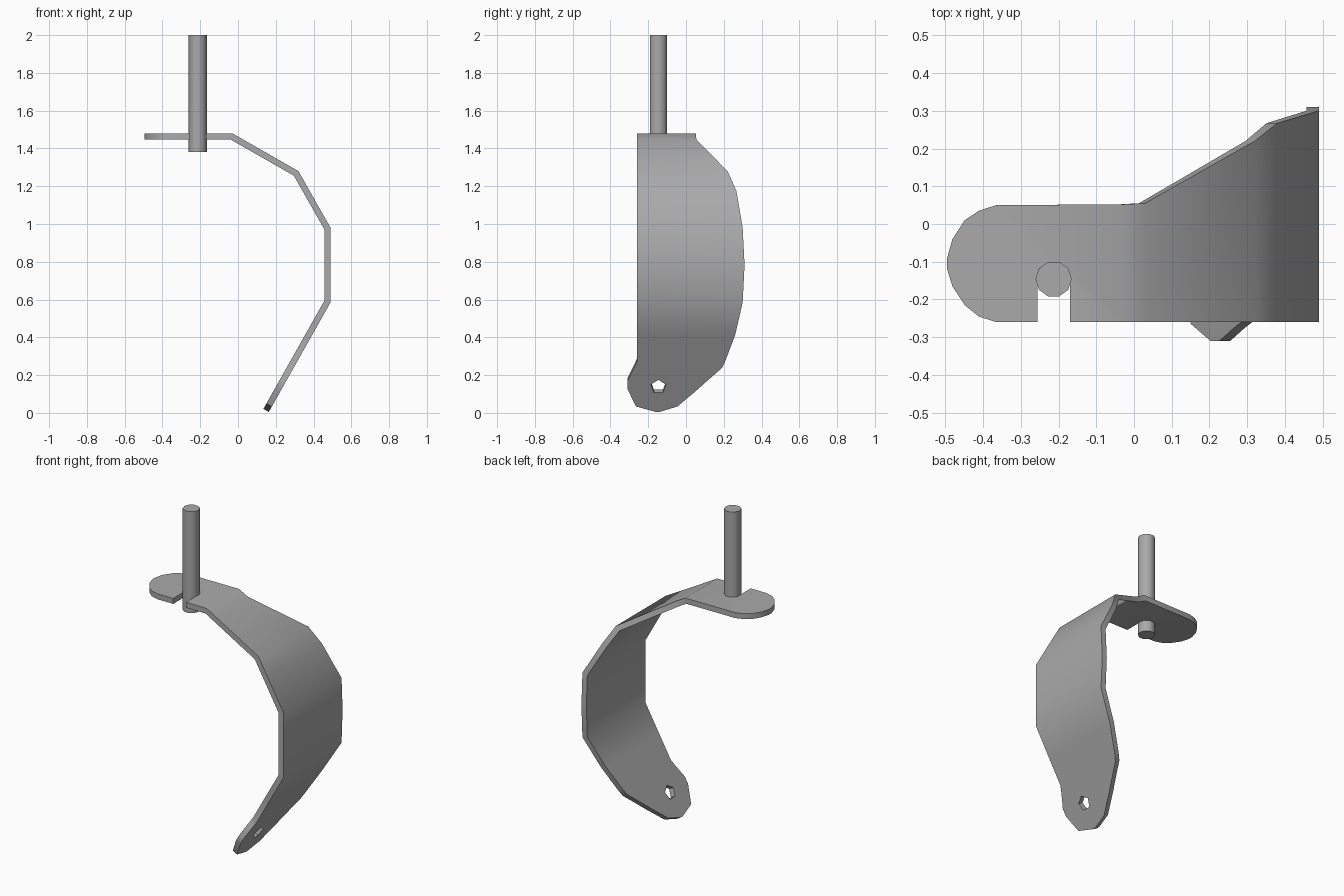
import bpy
import bmesh
import math
from mathutils import Vector, Matrix

default_cube = bpy.data.objects.get("Cube")
if default_cube:
    bpy.data.objects.remove(default_cube, do_unlink=True)

# Single steel colour
steel = bpy.data.materials.new("grey_steel")
steel.use_nodes = True
steel.diffuse_color = (0.4, 0.4, 0.4, 1)
steel.node_tree.nodes["Principled BSDF"].inputs["Base Color"].default_value = steel.diffuse_color


def make_object(name, bm):
    bmesh.ops.recalc_face_normals(bm, faces=bm.faces[:])
    mesh = bpy.data.meshes.new(name)
    bm.to_mesh(mesh)
    bm.free()
    mesh.materials.append(steel)
    obj = bpy.data.objects.new(name, mesh)
    bpy.context.collection.objects.link(obj)
    return obj


def prism(name, sides, radius, depth, matrix):
    bm = bmesh.new()
    bmesh.ops.create_cone(bm, cap_ends=True, segments=sides, radius1=radius,
                          radius2=radius, depth=depth, matrix=matrix)
    return make_object(name, bm)


def select_only(obj):
    bpy.ops.object.select_all(action="DESELECT")
    obj.select_set(True)
    bpy.context.view_layer.objects.active = obj


def cut(target, cutter):
    cutter.hide_render = True
    mod = target.modifiers.new("cut", "BOOLEAN")
    mod.operation = "DIFFERENCE"
    mod.solver = "EXACT"
    mod.object = cutter
    select_only(target)
    bpy.ops.object.modifier_apply(modifier=mod.name)
    bpy.data.objects.remove(cutter, do_unlink=True)


# Folded strip: bend line of the outer surface, as x and z
THICKNESS = 0.033
bends = [Vector(p) for p in ((-0.495, 1.48), (-0.03, 1.48), (0.32, 1.28),
                             (0.49, 0.98), (0.49, 0.585), (0.163, 0.005))]
LAST = len(bends) - 2


def inward(segment):
    along = (bends[segment + 1] - bends[segment]).normalized()
    return Vector((along.y, -along.x))


def outer_and_inner(u):
    """Points on both surfaces; u counts bends along the strip."""
    segment = min(int(u), LAST)
    outer = bends[segment].lerp(bends[segment + 1], u - segment)
    normal = inward(segment)
    if u == segment and segment > 0:
        before = inward(segment - 1)
        normal = (normal + before) / (1 + normal.dot(before))
    return outer, outer + normal * THICKNESS


# Strip outline: position along the bends, front edge y, back edge y
outline = (
    (0, -0.12, -0.09), (0.03, -0.165, -0.04), (0.1, -0.215, 0.01),
    (0.18, -0.245, 0.035), (0.28, -0.26, 0.05), (1, -0.26, 0.052),
    (1.17, -0.26, 0.055), (2, -0.26, 0.22), (2.35, -0.26, 0.267),
    (3, -0.26, 0.3), (3.5, -0.26, 0.31), (4, -0.26, 0.3),
    (4.3, -0.26, 0.26), (4.54, -0.26, 0.207), (4.6, -0.275, 0.19),
    (4.72, -0.31, 0.11), (4.79, -0.31, 0.065), (4.95, -0.265, -0.045),
    (5, -0.16, -0.14),
)
bm = bmesh.new()
rings = []
for u, front, back in outline:
    outer, inner = outer_and_inner(u)
    corners = ((outer, front), (outer, back), (inner, back), (inner, front))
    rings.append([bm.verts.new((p.x, y, p.y)) for p, y in corners])
for ring, following in zip(rings, rings[1:]):
    for k in range(4):
        n = (k + 1) % 4
        bm.faces.new((ring[k], ring[n], following[n], following[k]))
bm.faces.new(rings[0])
bm.faces.new(rings[-1])
bracket = make_object("bracket_strip", bm)

# Open slot in the top plate, running from the front edge to the pin
pin_x, pin_y = -0.213, -0.146
bm = bmesh.new()
bmesh.ops.create_cube(bm, size=1, matrix=Matrix.Translation((pin_x, pin_y - 0.1, 1.46))
                      @ Matrix.Diagonal((0.086, 0.2, 0.2, 1)))
cut(bracket, make_object("slot_cutter", bm))

# Bolt hole through the lower tip, square to its surface
lower = inward(LAST)
axis = Vector((lower.x, 0, lower.y))
tip, tip_inner = outer_and_inner(4.77)
middle = (tip + tip_inner) / 2
turn = axis.to_track_quat("Z", "Y").to_matrix().to_4x4()
cut(bracket, prism("hole_cutter", 5, 0.042, 0.2,
                   Matrix.Translation((middle.x, -0.146, middle.y)) @ turn))

# Upright pin passing through the slot end
pin = prism("upright_pin", 10, 0.048, 0.62,
            Matrix.Translation((pin_x, pin_y, 1.69))
            @ Matrix.Rotation(math.radians(90), 4, "Z"))

# Soft shading over the bends, crisp cut edges
for obj, angle in ((bracket, 35), (pin, 40)):
    select_only(obj)
    bpy.ops.object.shade_smooth_by_angle(angle=math.radians(angle))
